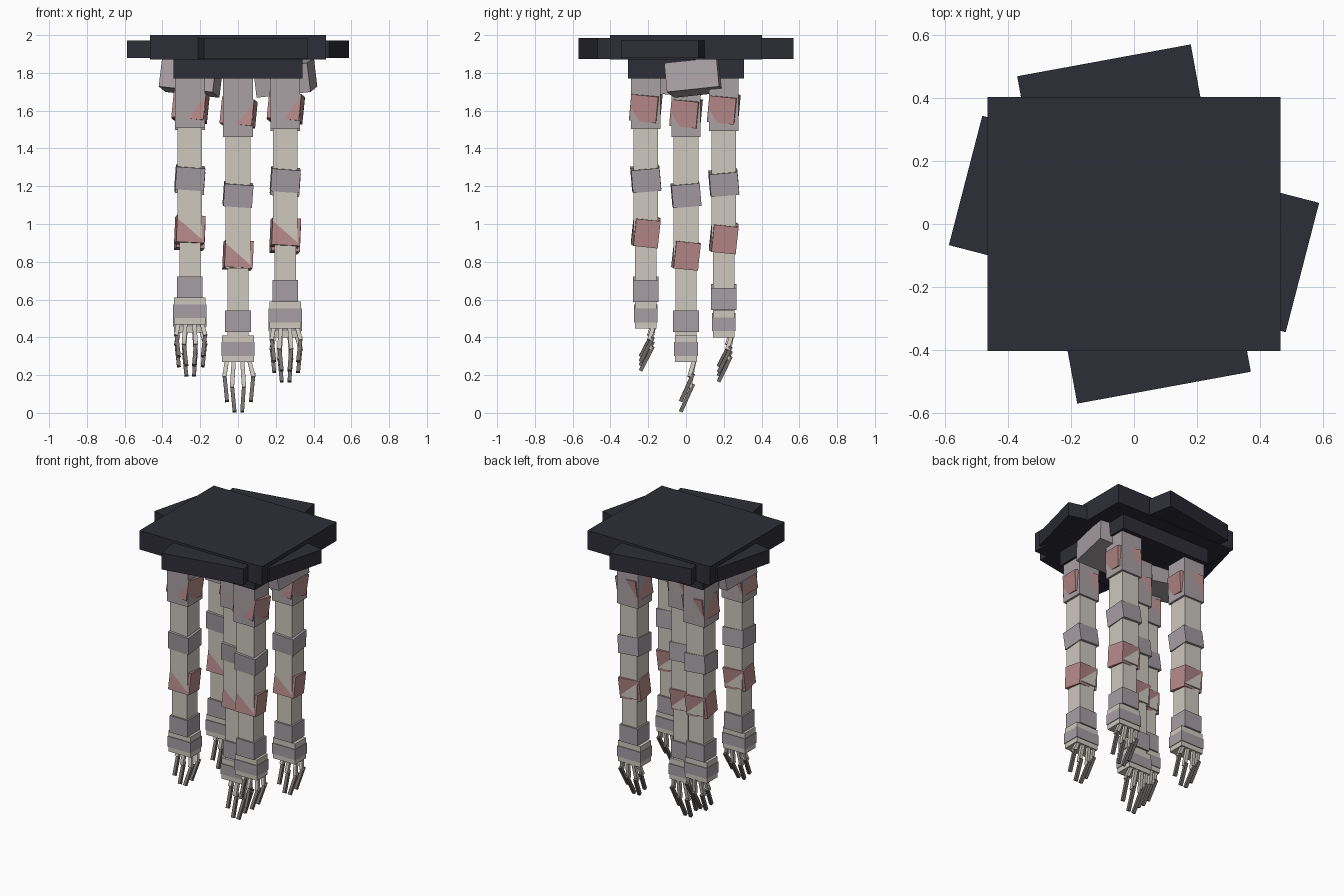
import bpy
from math import radians
from mathutils import Vector

cube = bpy.data.objects.get("Cube")
if cube:
    bpy.data.objects.remove(cube, do_unlink=True)


def material(name, color):
    m = bpy.data.materials.new(name)
    m.diffuse_color = (*color, 1)
    m.use_nodes = True
    bsdf = next(n for n in m.node_tree.nodes if n.type == 'BSDF_PRINCIPLED')
    bsdf.inputs["Base Color"].default_value = (*color, 1)
    return m


DARK = material("dark_slate", (0.027, 0.027, 0.038))
GREY = material("warm_grey", (0.40, 0.355, 0.37))
JOINT = material("mauve_grey", (0.38, 0.34, 0.365))
CREAM = material("bone_cream", (0.61, 0.575, 0.51))
PINK = material("dusty_pink", (0.47, 0.25, 0.25))
TIP = material("claw_grey", (0.17, 0.155, 0.145))


def box(name, loc, size, mat, rot=(0, 0, 0)):
    """Flat-faced box with full size and rotation in degrees."""
    bpy.ops.mesh.primitive_cube_add(size=1, location=loc,
                                    rotation=[radians(a) for a in rot])
    ob = bpy.context.object
    ob.name = name
    ob.scale = size
    ob.data.materials.append(mat)
    return ob


def span_box(name, loc, z0, z1, width, depth, mat, rot=(0, 0, 0)):
    """Box standing between two heights."""
    return box(name, (loc[0], loc[1], (z0 + z1) / 2),
               (width, depth, z1 - z0), mat, rot)


def rod(name, a, b, width, mat):
    """Thin square rod from a to b."""
    a, b = Vector(a), Vector(b)
    ob = box(name, (a + b) / 2, (width, width, (b - a).length), mat)
    # turn about x and y only, so the rod keeps facing forward
    ob.rotation_mode = 'QUATERNION'
    ob.rotation_quaternion = Vector((0, 0, 1)).rotation_difference(a - b)
    return ob


# Stacked, twisted ceiling plates
span_box("top_plate", (0, 0), 1.87, 2.0, 0.93, 0.806, DARK)
span_box("long_plate", (0, 0), 1.873, 1.985, 0.56, 1.056, DARK, (0, 0, 10.4))
span_box("wide_plate", (0, 0), 1.878, 1.972, 1.104, 0.424, DARK, (0, 0, -14.5))
span_box("lower_plate", (0, 0), 1.77, 1.872, 0.685, 0.615, DARK)

# Tilted shoulder blocks on both sides
for name, side in (("left", 1), ("right", -1)):
    box(name + "_shoulder", (side * 0.25, side * 0.05, 1.775),
        (0.29, 0.28, 0.155), GREY, (side * 6, side * -6, -8))

TOP = 1.82


def arm(label, x, y, s):
    """Hanging arm; s stretches the spacing of its parts."""
    def z(height):
        return TOP - s * (TOP - height)

    def at(height):
        return (x, y, z(height))

    # upper arm
    span_box(label + "_upper_block", (x, y), z(1.46), 1.82, 0.158, 0.156, GREY)
    box(label + "_upper_band", (x + 0.003, y, z(1.59)), (0.172, 0.144, 0.14),
        PINK, (-6, 5, -8))
    span_box(label + "_upper_arm", (x, y), z(0.765), z(1.47), 0.13, 0.13, CREAM)
    box(label + "_elbow", at(1.155), (0.152, 0.15, 0.12), JOINT, (5, 4, 2))
    # forearm
    box(label + "_lower_band", at(0.835), (0.15, 0.13, 0.145), PINK, (-6, 3, 5))
    span_box(label + "_forearm", (x, y), z(0.36), z(0.80), 0.112, 0.112, CREAM)
    box(label + "_cuff", at(0.485), (0.135, 0.135, 0.115), JOINT)
    # hand
    box(label + "_palm", at(0.34), (0.168, 0.115, 0.142), CREAM)
    box(label + "_palm_band", at(0.338), (0.176, 0.125, 0.072), JOINT)

    # four fingers, the outer pair shorter and splayed
    for i, (root, knuckle, tip, lift) in enumerate((
            (-0.058, -0.072, -0.058, 0.055), (-0.022, -0.032, -0.018, 0),
            (0.022, 0.032, 0.022, 0), (0.058, 0.082, 0.068, 0.055))):
        rod(f"{label}_finger_{i}", (x + root, y + 0.045, z(0.285)),
            (x + knuckle, y + 0.018, z(0.135 + lift)), 0.022, CREAM)
        rod(f"{label}_fingertip_{i}", (x + knuckle, y + 0.038, z(0.152 + lift)),
            (x + tip, y - 0.028, z(0.006 + lift)), 0.02, TIP)


arm("centre_arm", 0, 0, 1.0)
arm("back_left_arm", 0.25, 0.2, 0.912)
arm("back_right_arm", -0.255, 0.2, 0.895)
arm("front_left_arm", 0.25, -0.213, 0.88)
arm("front_right_arm", -0.255, -0.213, 0.865)
